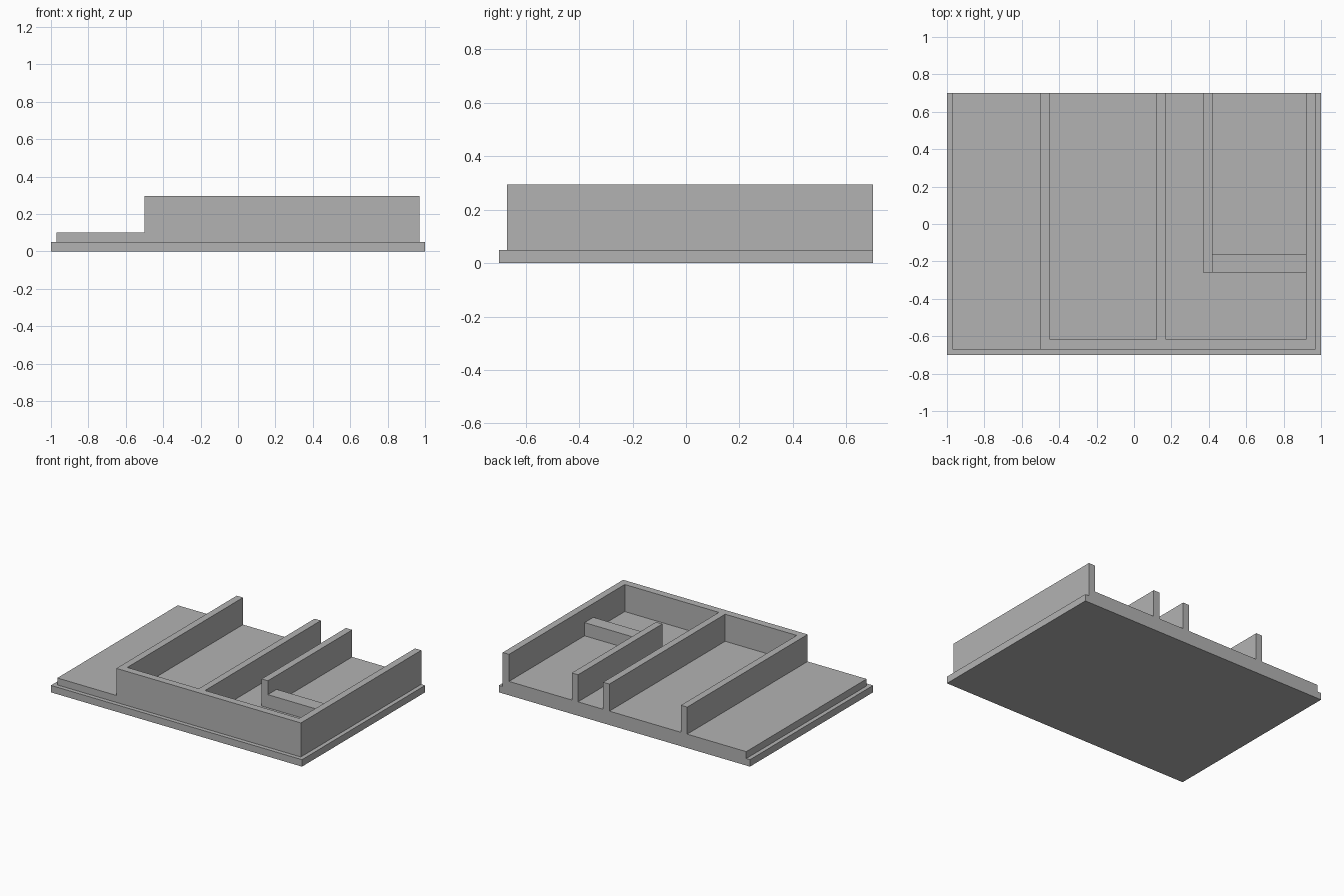
import bpy
from mathutils import Vector

cube = bpy.data.objects.get("Cube")
if cube:
    bpy.data.objects.remove(cube, do_unlink=True)

grey = bpy.data.materials.new("plain grey")
grey.use_nodes = True
colour = (0.45, 0.45, 0.45, 1)
grey.diffuse_color = colour
grey.node_tree.nodes["Principled BSDF"].inputs["Base Color"].default_value = colour


def box(name, x, y, z):
    """Block spanning the given (low, high) ranges."""
    low, high = (Vector(c) for c in zip(x, y, z))
    bpy.ops.mesh.primitive_cube_add(size=1, location=(low + high) / 2)
    obj = bpy.context.object
    obj.name = name
    obj.scale = high - low
    bpy.ops.object.transform_apply(location=False, rotation=False, scale=True)
    obj.data.materials.append(grey)


BACK = 0.7
FRONT = -0.667
STEP = 0.05      # top of the base slab
FLOOR = 0.1      # top of the floor slab
TOP = 0.295      # top of the walls
THICK = 0.05     # wall thickness

# Stepped floor, flush at the open back
box("base_slab", (-1, 1), (-BACK, BACK), (0, STEP))
box("floor_slab", (-0.97, 0.97), (-0.67, BACK), (STEP, FLOOR))

# Front wall, and walls running to the open back
box("front_wall", (-0.5, 0.97), (FRONT - 0.003, FRONT + THICK), (FLOOR, TOP))
for name, x, y in (("right_outer_wall", -0.5, FRONT + THICK),
                   ("long_partition", 0.12, FRONT + THICK),
                   ("short_partition", 0.37, -0.26),
                   ("left_outer_wall", 0.92, FRONT + THICK)):
    box(name, (x, x + THICK), (y, BACK), (FLOOR, TOP))

# Low sill closing the small bay
box("low_sill", (0.42, 0.92), (-0.26, -0.16), (FLOOR, 0.195))
